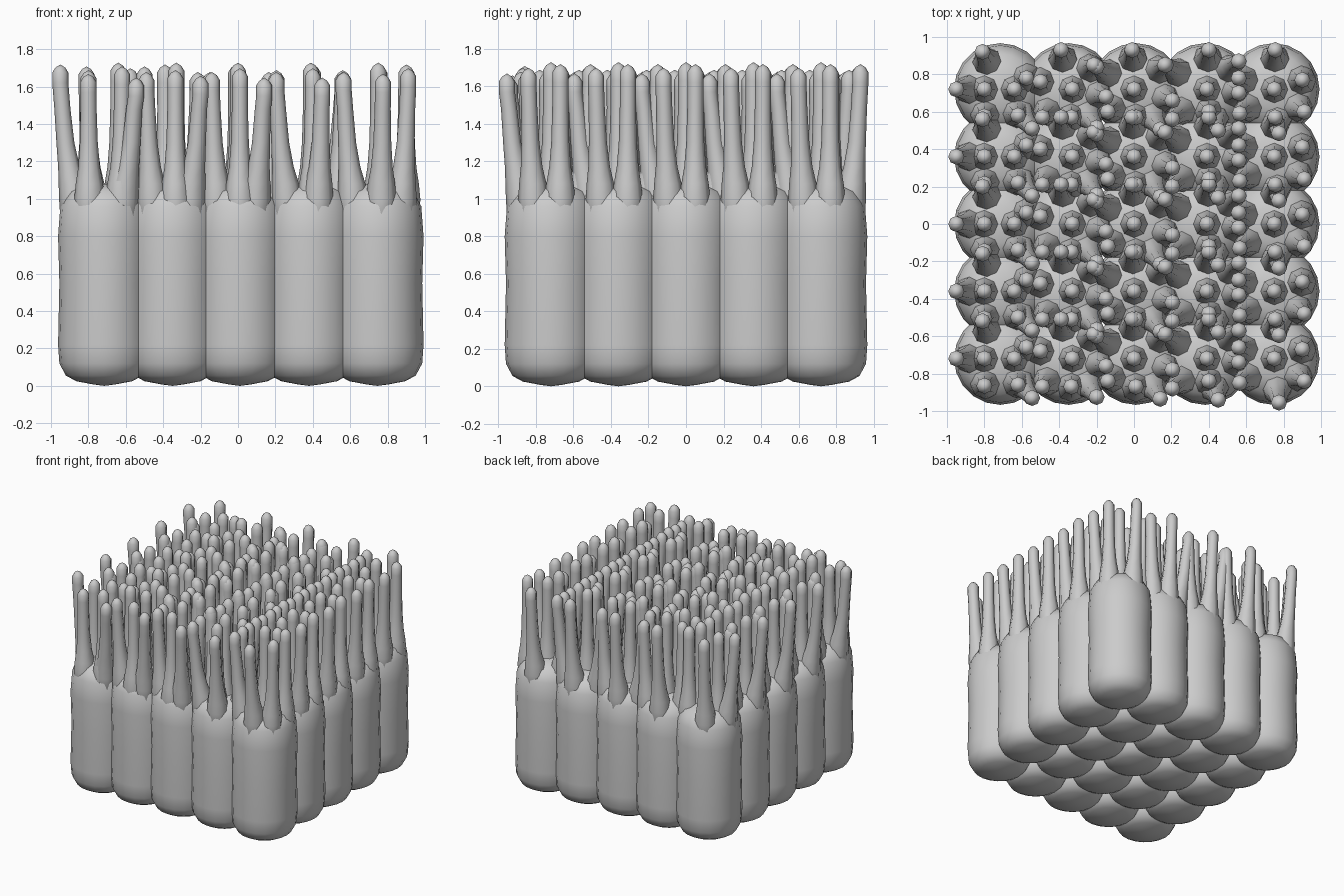
import bpy, bmesh, math
from mathutils import Vector

PITCH_Y = 0.36
COLUMN_X = [-0.715, -0.35, 0.01, 0.38, 0.745]
BODY = [(0.06, 0.008), (0.15, 0.025), (0.205, 0.055), (0.24, 0.12), (0.247, 0.22),
        (0.24, 0.55), (0.247, 0.8), (0.235, 0.96), (0.19, 1.04), (0.10, 1.08)]

# Tentacle tips for each column: world x, y relative to the cell, height
TIPS = [
    [(-0.95, 0.0, 1.71), (-0.80, 0.0, 1.68), (-0.81, 0.20, 1.70), (-0.80, -0.145, 1.66),
     (-0.64, 0.0, 1.72), (-0.62, -0.14, 1.70), (-0.575, 0.06, 1.69), (-0.545, -0.21, 1.64)],
    [(-0.33, 0.0, 1.72), (-0.39, 0.21, 1.71), (-0.335, -0.15, 1.68), (-0.215, 0.13, 1.67),
     (-0.15, -0.04, 1.67), (-0.20, -0.205, 1.65), (-0.49, -0.15, 1.67), (-0.50, 0.04, 1.70)],
    [(0.0, 0.0, 1.72), (-0.01, 0.21, 1.71), (0.01, -0.15, 1.69), (0.165, 0.13, 1.67),
     (0.205, -0.06, 1.68), (0.14, -0.215, 1.64), (-0.14, -0.12, 1.67), (-0.20, 0.12, 1.66)],
    [(0.39, 0.0, 1.72), (0.40, 0.21, 1.71), (0.40, -0.12, 1.69), (0.56, 0.15, 1.68),
     (0.56, -0.02, 1.67), (0.45, -0.22, 1.64), (0.205, -0.16, 1.67), (0.17, 0.13, 1.66)],
    [(0.75, 0.0, 1.72), (0.755, 0.21, 1.71), (0.90, 0.05, 1.71), (0.91, -0.12, 1.69),
     (0.775, -0.235, 1.66), (0.565, -0.13, 1.67), (0.56, 0.06, 1.67)],
]


def tube(bm, rings, sides):
    """Skin a stack of (centre, radius) rings; pointed caps sit on the end vertices."""
    loops = []
    for c, r in rings[1:-1]:
        loops.append([bm.verts.new((c.x + r * math.cos(2 * math.pi * k / sides),
                                    c.y + r * math.sin(2 * math.pi * k / sides), c.z))
                      for k in range(sides)])
    low = bm.verts.new(rings[0][0])
    high = bm.verts.new(rings[-1][0])
    for k in range(sides):
        n = (k + 1) % sides
        for a, b in zip(loops, loops[1:]):
            bm.faces.new((a[k], a[n], b[n], b[k]))
        bm.faces.new((low, loops[0][n], loops[0][k]))
        bm.faces.new((high, loops[-1][k], loops[-1][n]))


def cell_mesh(col):
    bm = bmesh.new()
    # Rounded column body
    rings = [(Vector((0, 0, 0)), 0)] + [(Vector((0, 0, z)), r) for r, z in BODY]
    tube(bm, rings + [(Vector((0, 0, 1.085)), 0)], 20)
    # Tentacles flare out of the body and rise to their tips
    for wx, y, h in TIPS[col]:
        tip = Vector((wx - COLUMN_X[col], y, 0))
        base = tip.copy()
        if base.length > 0.155:
            base *= 0.155 / base.length
        path = [(0.78, 0.0, 0), (0.82, 0.0, 0.075), (1.0, 0.06, 0.082), (1.08, 0.2, 0.073),
                (1.17, 0.42, 0.058), (1.3, 0.66, 0.048), (1.48, 0.86, 0.043),
                (h - 0.09, 1.0, 0.043), (h - 0.035, 1.0, 0.043),
                (h - 0.008, 1.0, 0.026), (h + 0.008, 1.0, 0)]
        tube(bm, [(base.lerp(tip, t) + Vector((0, 0, z)), r) for z, t, r in path], 8)
    me = bpy.data.meshes.new(f"tentacled_pillar_{col + 1}")
    bm.to_mesh(me)
    bm.free()
    for p in me.polygons:
        p.use_smooth = True
    return me


# Five by five block; every row repeats the same five pillars
for col, x in enumerate(COLUMN_X):
    mesh = cell_mesh(col)
    for row in range(5):
        ob = bpy.data.objects.new(f"tentacled_pillar_{col + 1}_{row + 1}", mesh)
        ob.location = (x, (row - 2) * PITCH_Y, 0)
        bpy.context.collection.objects.link(ob)
